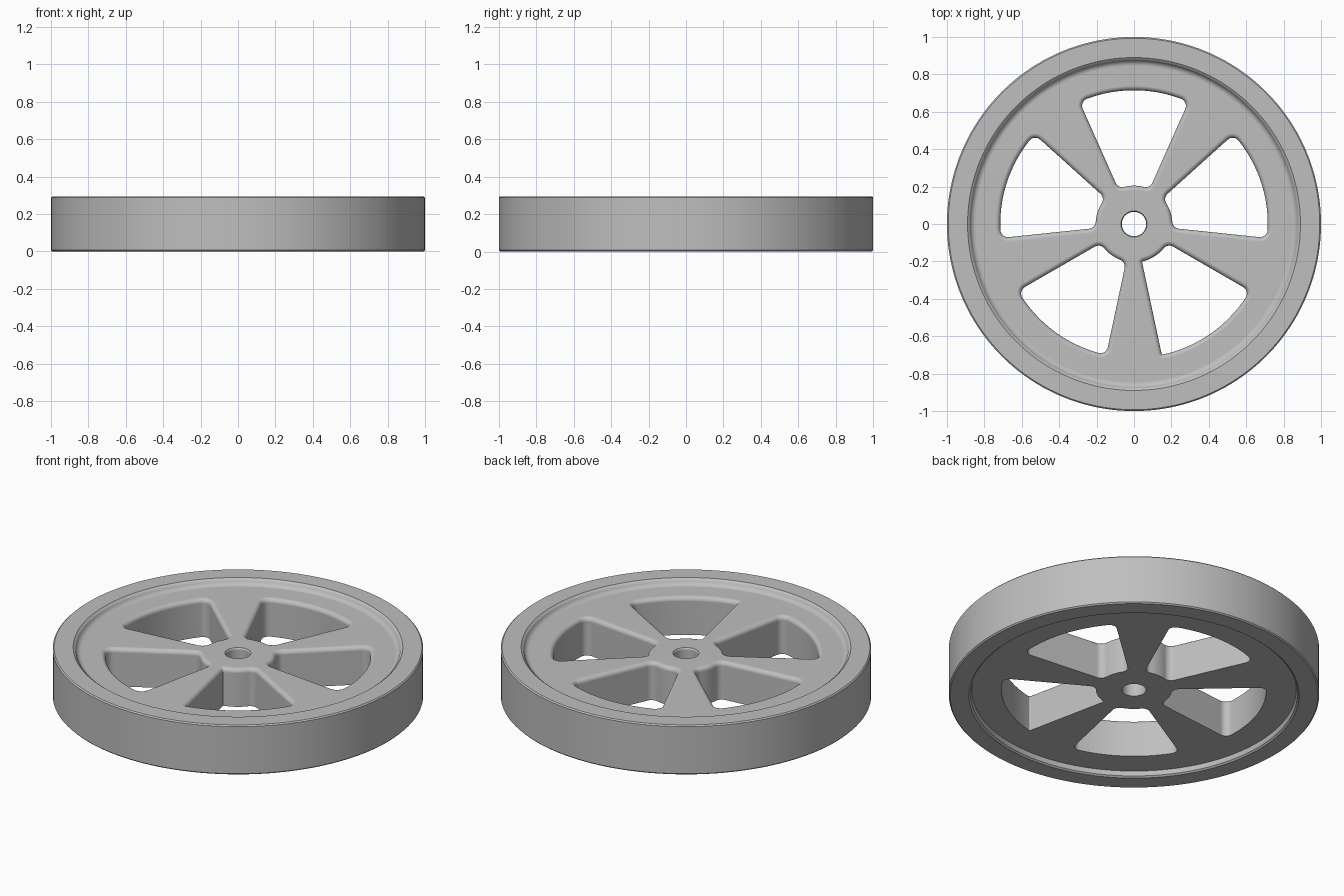
import bpy, bmesh, math
from math import sin, cos, asin, pi, radians

if "Cube" in bpy.data.objects:
    bpy.data.objects.remove(bpy.data.objects["Cube"])

TOP, WEB_TOP, WEB_BOT = 0.295, 0.26, 0.035
SEG = 160

grey = bpy.data.materials.new("light grey")
grey.diffuse_color = (0.52, 0.52, 0.52, 1)
grey.use_nodes = True
grey.node_tree.nodes["Principled BSDF"].inputs["Base Color"].default_value = grey.diffuse_color


def mesh_object(name, bm):
    bmesh.ops.recalc_face_normals(bm, faces=bm.faces)
    me = bpy.data.meshes.new(name)
    bm.to_mesh(me)
    bm.free()
    ob = bpy.data.objects.new(name, me)
    bpy.context.collection.objects.link(ob)
    return ob


def bridge(bm, a, b):
    n = len(a)
    for i in range(n):
        bm.faces.new((a[i], a[(i + 1) % n], b[(i + 1) % n], b[i]))


def lathe(bm, profile):
    rings = []
    for s in range(SEG):
        t = 2 * pi * s / SEG
        rings.append([bm.verts.new((r * cos(t), r * sin(t), z)) for r, z in profile])
    for s in range(SEG):
        bridge(bm, rings[s], rings[(s + 1) % SEG])


def window(a, r, R, f_plus, f_minus, d):
    """Sector outline with rounded corners, grown outward by d."""
    pts = []

    def corner(rad, ang, f, t0, t1):
        cx, cy = rad * cos(ang), rad * sin(ang)
        for i in range(7):
            t = t0 + (t1 - t0) * i / 6
            pts.append((cx + (f + d) * cos(t), cy + (f + d) * sin(t)))

    def arc(rad, t0, t1, n):
        for i in range(1, n):
            t = t0 + (t1 - t0) * i / n
            pts.append((rad * cos(t), rad * sin(t)))

    op, om = a - asin(f_plus / (R - f_plus)), -a + asin(f_minus / (R - f_minus))
    ip, im = a - asin(f_plus / (r + f_plus)), -a + asin(f_minus / (r + f_minus))
    arc(R + d, om, op, 16)
    corner(R - f_plus, op, f_plus, op, a + pi / 2)
    corner(r + f_plus, ip, f_plus, a + pi / 2, ip + pi)
    arc(r - d, ip, im, 8)
    corner(r + f_minus, im, f_minus, im + pi, -a + 1.5 * pi)
    corner(R - f_minus, om, f_minus, -a - pi / 2, om)
    return pts


# wheel body: tread, lips, filleted top recess, plain bottom recess, axle hole
b = 0.007
fillet = [(0.845 + 0.033 * sin(t), WEB_TOP + 0.033 * (1 - cos(t)))
          for t in (radians(15 * i) for i in range(6))]
profile = [(0.065, WEB_BOT), (0.065, WEB_TOP - 0.008), (0.07, WEB_TOP)] + fillet + [
    (0.88, TOP - 0.008), (0.89, TOP), (1 - b, TOP), (1, TOP - b), (1, b), (1 - b, 0),
    (0.892, 0), (0.882, 0.008), (0.876, WEB_BOT)]
bm = bmesh.new()
lathe(bm, profile)
wheel = mesh_object("spoked_wheel", bm)
wheel.data.materials.append(grey)

# five window cutters, flared at the top to round over the spoke edges
round_r = 0.025
layers = [(-0.1, 0)]
for i in range(7):
    t = radians(15 * i)
    layers.append((WEB_TOP - round_r + round_r * sin(t) + (0.0003 if i == 6 else 0),
                   round_r * (1 - cos(t))))
layers.append((0.5, round_r))
bm = bmesh.new()
for k in range(5):
    turn = radians(90 + 72 * k)
    f_minus = 0.006 if k == 3 else 0.04      # one window has a square side
    prev = first = None
    for z, d in layers:
        ring = [bm.verts.new((x * cos(turn) - y * sin(turn), x * sin(turn) + y * cos(turn), z))
                for x, y in window(radians(24), 0.205, 0.715, 0.04, f_minus, d)]
        if prev:
            bridge(bm, prev, ring)
        else:
            first = ring
        prev = ring
    bm.faces.new(first[::-1])
    bm.faces.new(prev)
cutter = mesh_object("window_cutter", bm)
cutter.hide_render = True

bpy.context.view_layer.objects.active = wheel
wheel.select_set(True)
cutter.select_set(False)
mod = wheel.modifiers.new("windows", 'BOOLEAN')
mod.operation, mod.solver, mod.object = 'DIFFERENCE', 'EXACT', cutter
bpy.ops.object.modifier_apply(modifier="windows")
bpy.data.objects.remove(cutter)

# smooth shading with crisp edges
bpy.ops.object.shade_smooth_by_angle(angle=radians(30))
wn = wheel.modifiers.new("normals", 'WEIGHTED_NORMAL')
wn.keep_sharp = True
